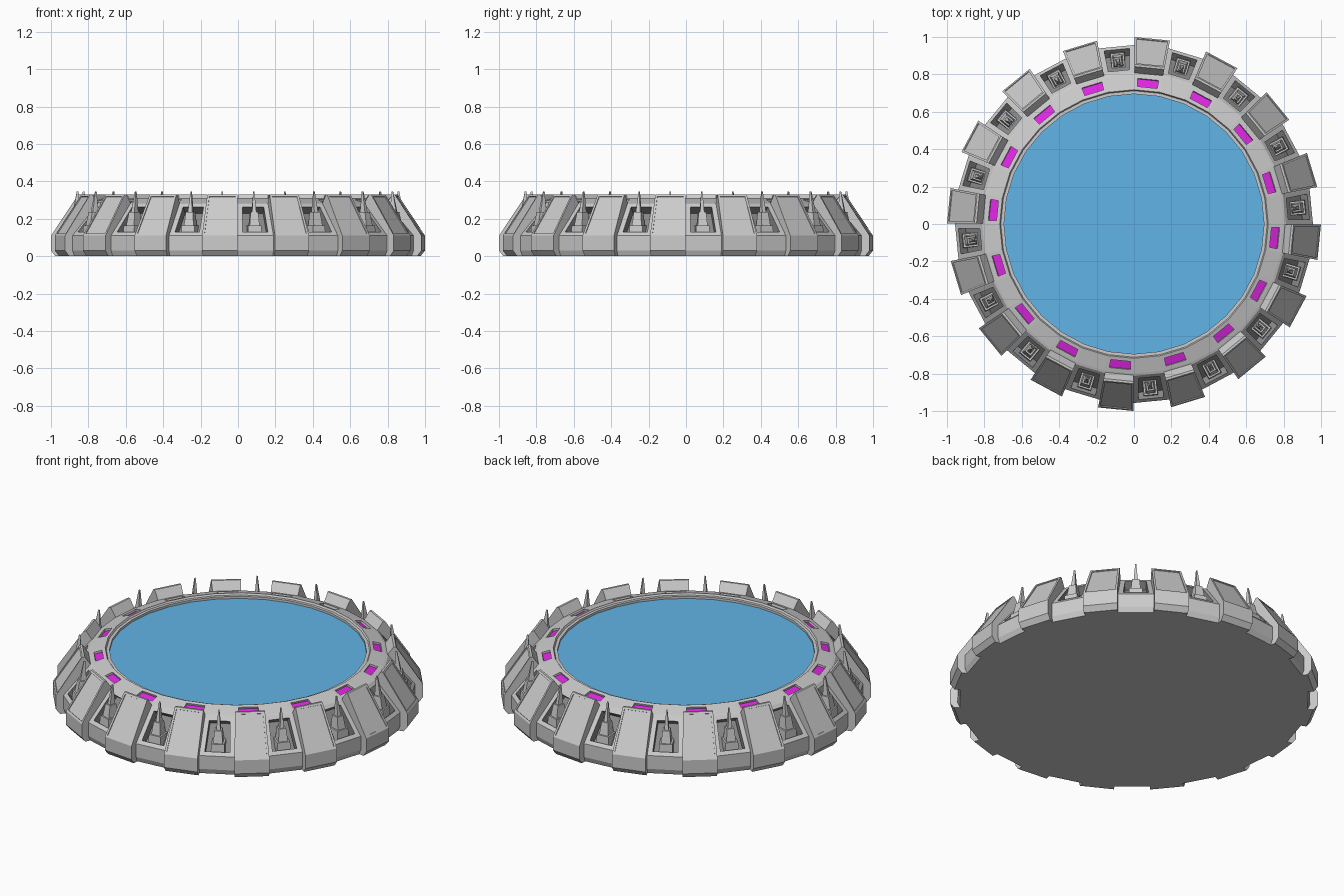
import bpy, bmesh
from math import sin, cos, tan, radians
from mathutils import Matrix

if "Cube" in bpy.data.objects:
    bpy.data.objects.remove(bpy.data.objects["Cube"])

STEP = radians(11.25)          # 32 sectors, alternating block / slot
HALF = STEP / 2


def material(name, rgb):
    m = bpy.data.materials.new(name)
    m.diffuse_color = (*rgb, 1)
    m.use_nodes = True
    m.node_tree.nodes["Principled BSDF"].inputs["Base Color"].default_value = m.diffuse_color
    return m


BLUE = material("blue", (0.12, 0.46, 0.80))
MAGENTA = material("magenta", (0.75, 0.02, 0.78))
DARK = material("dark_grey", (0.25, 0.25, 0.25))


def finish(bm, name, mats=()):
    bmesh.ops.recalc_face_normals(bm, faces=bm.faces)
    me = bpy.data.meshes.new(name)
    bm.to_mesh(me)
    bm.free()
    for m in mats:
        me.materials.append(m)
    ob = bpy.data.objects.new(name, me)
    bpy.context.collection.objects.link(ob)
    return ob


def recess(bm, faces, border, depth, mat_floor=None, mat_wall=None):
    """Inset each face and push it inwards along its normal."""
    bmesh.ops.inset_individual(bm, faces=faces, thickness=border, use_even_offset=True)
    for f in faces:
        n = f.normal.copy()
        new = bmesh.ops.extrude_discrete_faces(bm, faces=[f])["faces"][0]
        bmesh.ops.translate(bm, verts=new.verts, vec=-n * depth)
        if mat_floor is not None:
            new.material_index = mat_floor
        if mat_wall is not None:
            for e in new.edges:
                for g in e.link_faces:
                    if g is not new:
                        g.material_index = mat_wall


# Main ring: profile swept round 32 sectors, closed underside
profile = [(0.945, 0), (0.957, 0.03), (0.957, 0.11), (0.812, 0.28),
           (0.80, 0.285), (0.718, 0.31), (0.712, 0.30), (0.695, 0.30), (0.695, 0.27)]
bm = bmesh.new()
rings = [[bm.verts.new((r * cos(i * STEP), r * sin(i * STEP), z)) for r, z in profile]
         for i in range(32)]
slots, lamps = [], []
for i in range(32):
    a, b = rings[i], rings[(i + 1) % 32]
    for k in range(len(profile) - 1):
        f = bm.faces.new((a[k], b[k], b[k + 1], a[k + 1]))
        if k == 2 and i % 2 == 0:
            slots.append(f)
        if k == 4 and i % 2 == 1:
            lamps.append(f)
bm.faces.new([r[0] for r in reversed(rings)])
bm.normal_update()
recess(bm, slots, 0.024, 0.05, 1, 1)
recess(bm, lamps, 0.020, 0.012, 2)
plain = material("ring_grey", (0.8, 0.8, 0.8))
finish(bm, "ring_body", (plain, DARK, MAGENTA))

# Pool surface
bm = bmesh.new()
bm.faces.new([bm.verts.new((0.697 * cos(i * STEP), 0.697 * sin(i * STEP), 0.287))
              for i in range(32)])
finish(bm, "pool_surface", (BLUE,))


# Outer armour block with a shallow panel on its slope
def block(name, angle):
    pts = [(0.972, 0), (0.995, 0.03), (0.995, 0.11), (0.85, 0.33), (0.838, 0.33),
           (0.80, 0.275), (0.80, 0)]
    bm = bmesh.new()
    t = tan(HALF * 0.97)
    left, right = ([bm.verts.new((r, s * r * t, z)) for r, z in pts] for s in (-1, 1))
    n = len(pts)
    sides = [bm.faces.new((left[k], right[k], right[(k + 1) % n], left[(k + 1) % n]))
             for k in range(n)]
    bm.faces.new(left)
    bm.faces.new(right[::-1])
    bmesh.ops.recalc_face_normals(bm, faces=bm.faces)
    bm.normal_update()
    recess(bm, [sides[2]], 0.012, 0.005)
    finish(bm, name).matrix_world = Matrix.Rotation(angle, 4, 'Z')


# Stepped emitter with a spike, standing in each slot
def frustum(bm, lo, hi):
    """lo / hi: inner radius, outer radius, half width, height."""
    def ring(r0, r1, w, z):
        return [bm.verts.new(p) for p in ((r0, -w, z), (r1, -w, z), (r1, w, z), (r0, w, z))]
    a, b = ring(*lo), ring(*hi)
    bm.faces.new(a[::-1])
    bm.faces.new(b)
    for k in range(4):
        j = (k + 1) % 4
        bm.faces.new((a[k], a[j], b[j], b[k]))


def emitter(name, angle):
    bm = bmesh.new()
    frustum(bm, (0.835, 0.925, 0.040, 0.07), (0.84, 0.918, 0.036, 0.165))
    frustum(bm, (0.845, 0.91, 0.027, 0.16), (0.85, 0.895, 0.020, 0.235))
    frustum(bm, (0.853, 0.888, 0.012, 0.23), (0.858, 0.866, 0.003, 0.345))
    finish(bm, name).matrix_world = Matrix.Rotation(angle, 4, 'Z')


for i in range(16):
    block(f"armour_block_{i:02d}", 2 * i * STEP - HALF)
    emitter(f"emitter_{i:02d}", 2 * i * STEP + HALF)
